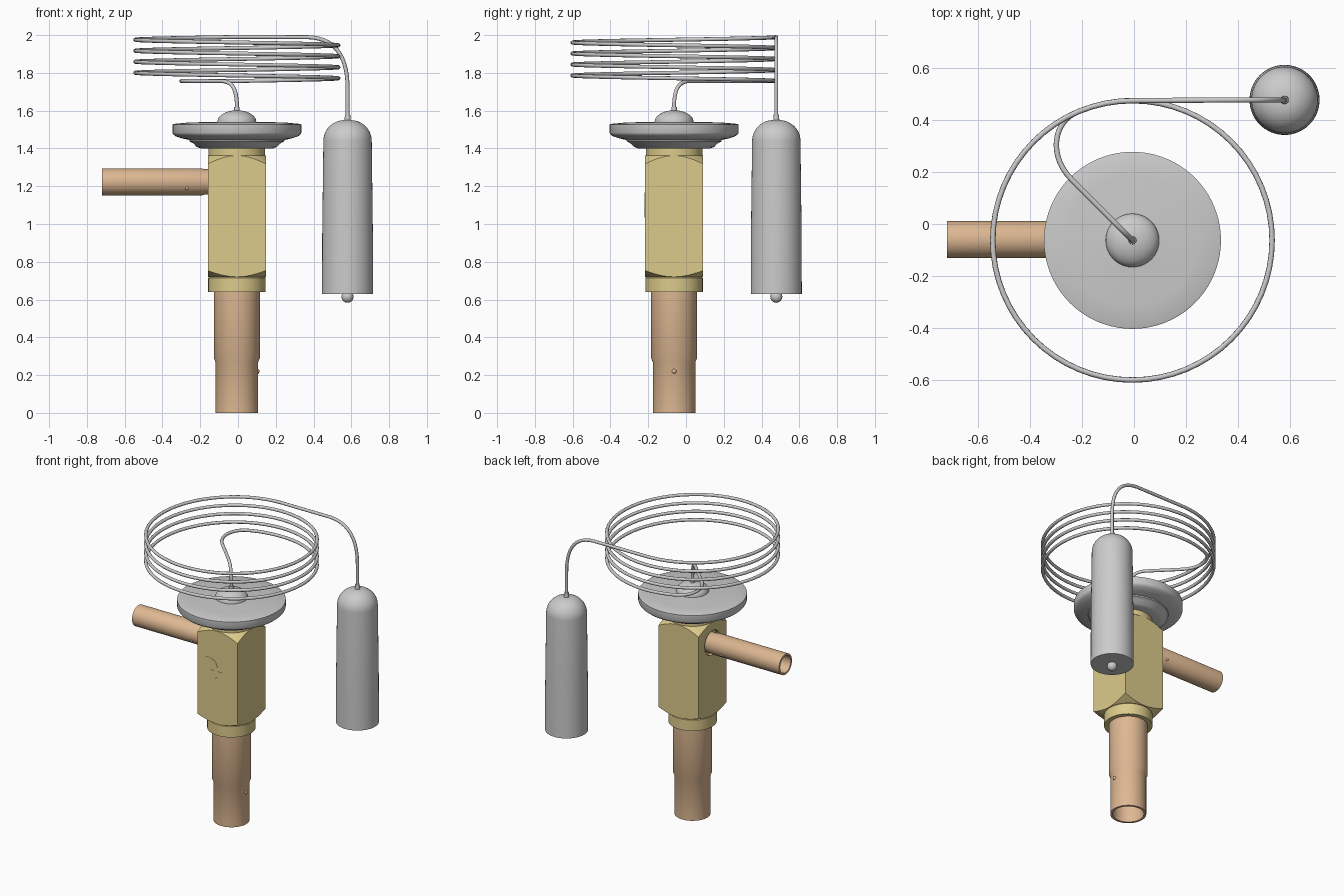
import bpy, bmesh
from math import sin, cos, pi, radians
from mathutils import Vector, Matrix
from mathutils.geometry import interpolate_bezier

if "Cube" in bpy.data.objects:
    bpy.data.objects.remove(bpy.data.objects["Cube"])

CX, CY = -0.006, -0.063          # valve axis
BX, BY = 0.58, 0.478             # sensing bulb axis


def material(name, color):
    m = bpy.data.materials.new(name)
    m.diffuse_color = color
    m.use_nodes = True
    m.node_tree.nodes["Principled BSDF"].inputs["Base Color"].default_value = m.diffuse_color
    return m


COPPER = material("copper", (0.73, 0.48, 0.29, 1))
BRASS = material("brass", (0.72, 0.60, 0.26, 1))


def finish(ob, mat=None, angle=30):
    if mat:
        ob.data.materials.append(mat)
    bpy.ops.object.select_all(action='DESELECT')
    ob.select_set(True)
    bpy.context.view_layer.objects.active = ob
    bpy.ops.object.shade_smooth_by_angle(angle=radians(angle))
    return ob


def from_bmesh(name, bm, mat=None, angle=30):
    bmesh.ops.recalc_face_normals(bm, faces=bm.faces)
    me = bpy.data.meshes.new(name)
    bm.to_mesh(me)
    bm.free()
    ob = bpy.data.objects.new(name, me)
    bpy.context.collection.objects.link(ob)
    return finish(ob, mat, angle)


def lathe(name, profile, mat=None, loc=(CX, CY, 0), rot=None, closed=False, seg=64):
    """Revolve (radius, height) points around z."""
    bm = bmesh.new()
    vs = [bm.verts.new((r, 0, z)) for r, z in profile]
    es = [bm.edges.new(p) for p in zip(vs, vs[1:])]
    if closed:
        es.append(bm.edges.new((vs[-1], vs[0])))
    bmesh.ops.spin(bm, geom=vs + es, cent=(0, 0, 0), axis=(0, 0, 1),
                   angle=2 * pi, steps=seg, use_duplicate=False)
    bmesh.ops.remove_doubles(bm, verts=bm.verts, dist=1e-5)
    if rot:
        bm.transform(rot)
    bm.transform(Matrix.Translation(loc))
    return from_bmesh(name, bm, mat)


def arc(r, h, z, r_end=0.0, n=10):
    """Quarter ellipse from (r, z) up to (r_end, z + h)."""
    return [(r_end + (r - r_end) * cos(i / n * pi / 2), z + h * sin(i / n * pi / 2))
            if i < n else (r_end, z + h) for i in range(n + 1)]


def boolean(ob, cutter, op):
    mod = ob.modifiers.new(op.lower(), 'BOOLEAN')
    mod.operation, mod.object, mod.solver = op, cutter, 'EXACT'
    bpy.context.view_layer.objects.active = ob
    bpy.ops.object.modifier_apply(modifier=mod.name)
    bpy.data.objects.remove(cutter)


def ball(name, loc, r, mat=None):
    bm = bmesh.new()
    bmesh.ops.create_uvsphere(bm, u_segments=20, v_segments=12, radius=r)
    bm.transform(Matrix.Translation(loc))
    return from_bmesh(name, bm, mat, 60)


# square brass body, corners chamfered by cones, counterbored for the inlet
bm = bmesh.new()
bmesh.ops.create_cube(bm, size=1)
bm.transform(Matrix.Translation((CX, CY, 1.04)) @ Matrix.Diagonal((0.308, 0.308, 0.70, 1)))
body = from_bmesh("valve_body", bm, BRASS)
cone = lathe("chamfer_cutter", [(0, 0.72), (0.153, 0.72), (0.225, 0.757),
                                (0.225, 1.313), (0.153, 1.363), (0, 1.363)], seg=96)
boolean(body, cone, 'INTERSECT')
SIDE = Matrix.Rotation(-pi / 2, 4, 'Y')      # z axis -> -x
bore = lathe("bore_cutter", [(0, 0), (0.084, 0), (0.084, 0.1), (0, 0.1)],
             loc=(-0.135, -0.06, 1.223), rot=SIDE)
boolean(body, bore, 'DIFFERENCE')
finish(body, None, 25)

# round brass collars below and above the body
lathe("lower_collar", [(0, 0.64), (0.152, 0.64), (0.152, 0.715), (0.146, 0.72),
                       (0.146, 0.73), (0, 0.73)], BRASS)
lathe("upper_collar", [(0, 1.35), (0.15, 1.35), (0.15, 1.405), (0, 1.405)], BRASS)

# flow arrow on the front face
bm = bmesh.new()
R0, R1, ox, oz = 0.04, 0.068, -0.072, 1.10
outer = [(ox + R1 * sin(a), oz + R1 * cos(a)) for a in (i * pi / 16 for i in range(9))]
inner = [(ox + R0 * sin(a), oz + R0 * cos(a)) for a in (i * pi / 16 for i in range(9))]
head = [(0.026, 1.085), (-0.018, 1.035), (-0.062, 1.085), (ox + R0, 1.085)]
pts = [(-0.1, oz + R1)] + outer + [(ox + R1, 1.085)] + head + inner[::-1] + [(-0.1, oz + R0)]
f = bm.faces.new([bm.verts.new((x, CY - 0.156, z)) for x, z in pts])
ext = bmesh.ops.extrude_face_region(bm, geom=[f])
bmesh.ops.translate(bm, vec=(0, 0.006, 0),
                    verts=[v for v in ext['geom'] if isinstance(v, bmesh.types.BMVert)])
from_bmesh("flow_arrow", bm, BRASS)

# hollow copper outlet and inlet pipes with stop dimples
lathe("outlet_pipe", [(0.113, 0), (0.113, 0.27), (0.122, 0.29), (0.122, 0.66),
                      (0.105, 0.66), (0.105, 0.29), (0.098, 0.27), (0.098, 0)],
      COPPER, closed=True)
lathe("inlet_pipe", [(0.067, 0), (0.067, 0.05), (0.071, 0.06), (0.071, 0.592),
                     (0.058, 0.592), (0.058, 0)],
      COPPER, loc=(-0.128, -0.06, 1.223), rot=SIDE, closed=True)
ball("outlet_dimple", (CX + 0.108, CY, 0.22), 0.013, COPPER)
for s in (-1, 1):
    ball("inlet_dimple", (-0.27, -0.06 + s * 0.058, 1.19), 0.01, COPPER)

# diaphragm head: dished underside, flat flange and central dome
lathe("diaphragm_head", [(0, 1.40), (0.19, 1.40), (0.212, 1.408), (0.228, 1.425), (0.25, 1.437),
                         (0.252, 1.445), (0.29, 1.453), (0.325, 1.465), (0.337, 1.475),
                         (0.341, 1.483), (0.341, 1.527), (0.333, 1.53), (0.25, 1.538),
                         (0.115, 1.54)] + arc(0.103, 0.061, 1.541), None, seg=80)
lathe("head_nipple", [(0, 1.59), (0.016, 1.59), (0.014, 1.62), (0, 1.622)], seg=24)

# sensing bulb
lathe("sensing_bulb", [(0, 0.63), (0.135, 0.63), (0.134, 0.95), (0.128, 1.44)]
      + arc(0.128, 0.11, 1.44, 0.016, 12) + [(0.014, 1.58), (0, 1.582)], loc=(BX, BY, 0))
ball("bulb_tip", (BX, BY, 0.615), 0.032)


# capillary tube: head -> four-turn coil -> bulb
def bezier(*p):
    return interpolate_bezier(*[Vector(q) for q in p], 14)[:-1]


RC, TURNS, Z0, Z1 = 0.538, 4, 1.757, 1.99
path = [Vector((CX, CY, 1.60))]
path += bezier((CX, CY, 1.64), (CX - 0.005, CY + 0.005, 1.72),
               (CX - 0.025, CY + 0.025, 1.755), (CX - 0.085, CY + 0.085, Z0))
path += bezier((-0.24, 0.171, Z0), (-0.33, 0.261, Z0), (-0.31, 0.385, Z0), (-0.23, 0.426, Z0))
path += bezier((-0.23, 0.426, Z0), (-0.16, 0.458, Z0), (-0.08, CY + RC, Z0), (CX, CY + RC, Z0))
N = TURNS * 64
for i in range(N + 1):
    a = 2 * pi * TURNS * i / N
    path.append(Vector((CX + RC * sin(a), CY + RC * cos(a), Z0 + (Z1 - Z0) * i / N)))
path += bezier((0.37, BY, 1.989), (0.52, BY, 1.985), (BX, BY, 1.88), (BX, BY, 1.72))
path += [Vector((BX, BY, 1.72)), Vector((BX, BY, 1.56))]

cu = bpy.data.curves.new("capillary_tube", 'CURVE')
cu.dimensions = '3D'
cu.bevel_depth, cu.bevel_resolution, cu.use_fill_caps = 0.0105, 3, True
sp = cu.splines.new('POLY')
sp.points.add(len(path) - 1)
for p, co in zip(sp.points, path):
    p.co = (*co, 1)
tube = bpy.data.objects.new("capillary_tube", cu)
bpy.context.collection.objects.link(tube)
bpy.ops.object.select_all(action='DESELECT')
tube.select_set(True)
bpy.context.view_layer.objects.active = tube
bpy.ops.object.convert(target='MESH')
finish(bpy.context.view_layer.objects.active, None, 60)
